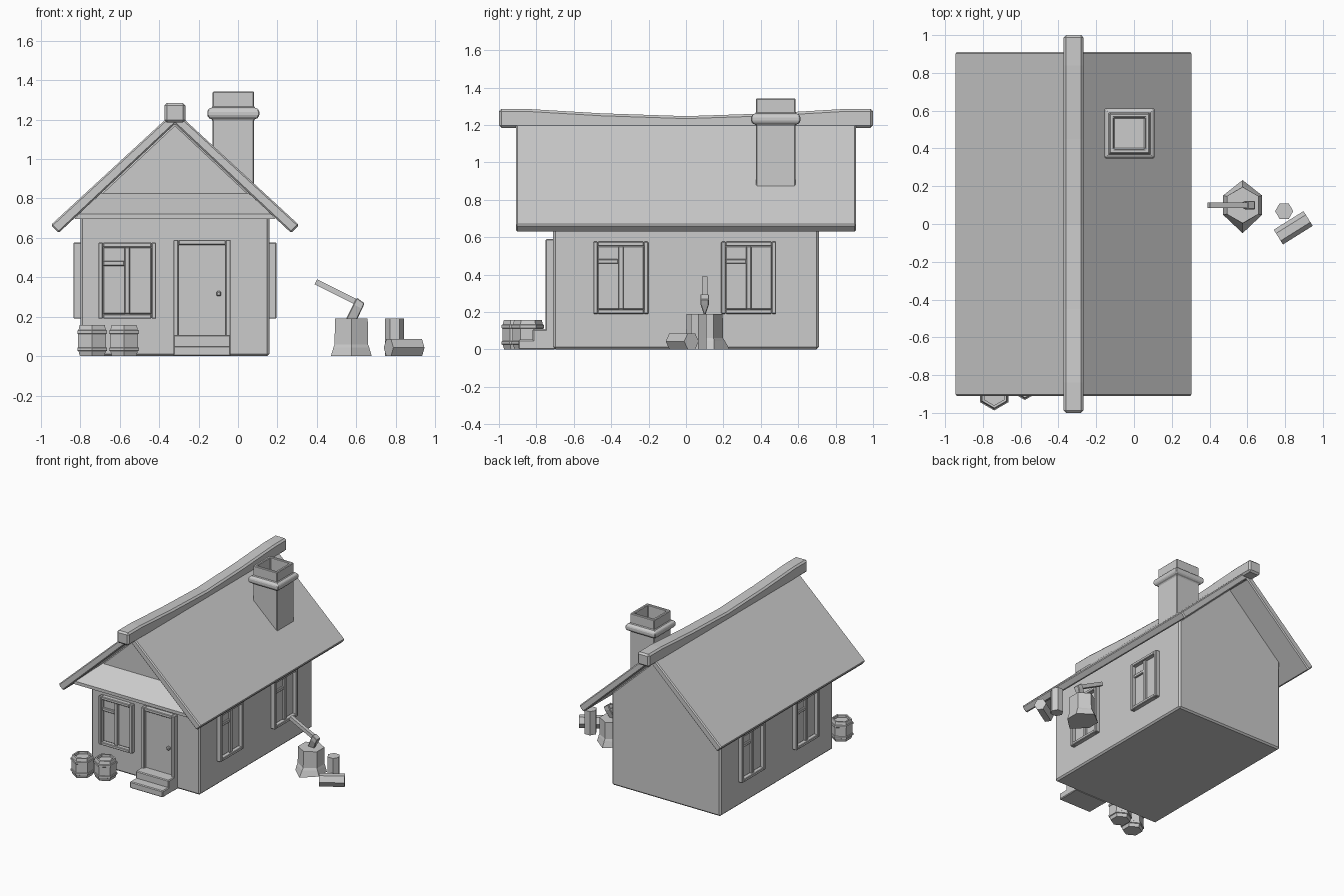
import bpy, bmesh
from math import pi, radians, cos, sin
from mathutils import Vector, Matrix

if "Cube" in bpy.data.objects:
    bpy.data.objects.remove(bpy.data.objects["Cube"])

CX = -0.32  # centre line of the house


def finish(bm, name, bevel=0.0, matrix=None):
    bmesh.ops.recalc_face_normals(bm, faces=bm.faces)
    me = bpy.data.meshes.new(name)
    bm.to_mesh(me)
    bm.free()
    ob = bpy.data.objects.new(name, me)
    bpy.context.collection.objects.link(ob)
    if matrix:
        ob.matrix_world = matrix
    if bevel:
        m = ob.modifiers.new("bevel", 'BEVEL')
        m.width = bevel
        m.segments = 1
        m.limit_method = 'ANGLE'
    return ob


def boxes(name, spans, bevel=0.0, matrix=None):
    """One object from boxes given as (x0, x1, y0, y1, z0, z1)."""
    bm = bmesh.new()
    for x0, x1, y0, y1, z0, z1 in spans:
        m = (Matrix.Translation(((x0 + x1) / 2, (y0 + y1) / 2, (z0 + z1) / 2))
             @ Matrix.Diagonal((x1 - x0, y1 - y0, z1 - z0, 1)))
        bmesh.ops.create_cube(bm, size=1, matrix=m)
    return finish(bm, name, bevel, matrix)


def loft(name, rings, bevel=0.0, matrix=None):
    """Skin a list of equal-length point rings and cap both ends."""
    bm = bmesh.new()
    vs = [[bm.verts.new(p) for p in r] for r in rings]
    n = len(vs[0])
    for a, b in zip(vs, vs[1:]):
        for i in range(n):
            j = (i + 1) % n
            bm.faces.new((a[i], a[j], b[j], b[i]))
    bm.faces.new(vs[0])
    bm.faces.new(vs[-1])
    return finish(bm, name, bevel, matrix)


def lathe(name, n, profile, phase, matrix, bevel=0.0):
    """n-sided turned shape from (radius, z) points."""
    ang = [phase + 2 * pi * i / n for i in range(n)]
    return loft(name, [[(r * cos(a), r * sin(a), z) for a in ang] for r, z in profile],
                bevel, matrix)


def extrude_y(name, pts, y0, y1, bevel=0.0):
    return loft(name, [[(x, y, z) for x, z in pts] for y in (y0, y1)], bevel)


def at(x, y, z=0):
    return Matrix.Translation((x, y, z))


# walls with gables
extrude_y("walls", [(CX - .48, 0), (CX + .48, 0), (CX + .48, .735), (CX, 1.185), (CX - .48, .735)],
          -.71, .71, .012)

# roof slabs as one chevron
half = [(.63, .665), (.59, .625)]
extrude_y("roof", [(CX, 1.245), (CX + .63, .665), (CX + .59, .625), (CX, 1.178),
                   (CX - .59, .625), (CX - .63, .665)], -.91, .91, .008)

# sagging ridge beam
rings = []
for y, top in ((-1, 1.285), (-.84, 1.285), (-.45, 1.262), (0, 1.247), (.45, 1.262), (.84, 1.285), (1, 1.285)):
    rings.append([(CX + sx * .053, y, top - d) for sx, d in ((-1, .1), (1, .1), (1, 0), (-1, 0))])
loft("ridge_beam", rings, .013)

# sloped pent roof over the front
loft("front_pent", [[(CX + sx * w, y, z) for sx, w in ((-1, wb), (1, wb), (1, wt), (-1, wt))
                     for y, z in [(yy, zb if w == wb else zt)]]
                    for yy, wb, zb, wt, zt in ((-.89, .51, .695, .49, .72), (-.70, .51, .695, .37, .83))])

# chimney with collar and open flue
q = 2 ** .5
lathe("chimney", 4, [(r * q, z) for r, z in (
    (.106, .83), (.106, 1.2), (.122, 1.207), (.132, 1.218), (.132, 1.245), (.122, 1.257),
    (.106, 1.262), (.106, 1.342), (.083, 1.342), (.083, 1.15))], pi / 4, at(-.024, .48), .005)

# windows: frame, mullion, transom and pane, facing -y before placement
w, h, f = .147, .193, .024
window = [(-w, -w + f, -.035, .01, -h, h), (w - f, w, -.035, .01, -h, h),
          (-w + f, w - f, -.035, .01, h - f, h), (-w + f, w - f, -.035, .01, -h, -h + f),
          (-.014, .014, -.026, .01, -h + f, h - f), (-w + f, -.014, -.022, .01, .075, .1),
          (-w + f, w - f, -.008, .01, -h + f, h - f)]
for name, x, y, turn in (("front_window", -.562, -.71, 0),
                         ("right_window_a", .16, -.348, 90), ("right_window_b", .16, .335, 90),
                         ("left_window_a", -.80, -.348, -90), ("left_window_b", -.80, .335, -90)):
    boxes(name, window, .004, at(x, y, .383) @ Matrix.Rotation(radians(turn), 4, 'Z'))

# door, frame, knob and steps
boxes("door_frame", [(-.328, -.302, -.75, -.70, 0, .59), (-.063, -.037, -.75, -.70, 0, .59),
                     (-.302, -.063, -.75, -.70, .565, .59)], .004)
boxes("door", [(-.302, -.063, -.728, -.70, .05, .565)])
boxes("door_knob", [(-.11, -.085, -.75, -.72, .305, .33)], .006)
boxes("steps", [(-.328, -.037, -.82, -.70, 0, .108), (-.328, -.037, -.895, -.70, 0, .052)], .006)

# barrels
barrel = [(.072, 0), (.08, .025), (.087, .028), (.087, .042), (.082, .045), (.082, .112),
          (.087, .115), (.087, .13), (.08, .133), (.074, .157), (.06, .157), (.06, .138)]
for name, x, y in (("barrel_a", -.74, -.9), ("barrel_b", -.578, -.845)):
    lathe(name, 6, barrel, pi / 6, at(x, y))

# chopping stump with flared roots
flare = (1.0, 1.45, 1.05, 1.0, 1.5, 1.05)
stump = []
for z, k in ((0, 1), (.045, .35), (.06, .08), (.19, 0)):
    stump.append([(.575 + .096 * (1 + k * (g - 1) + k * .2) * cos(pi / 6 + i * pi / 3),
                   .1 + .096 * (1 + k * (g - 1)) * sin(pi / 6 + i * pi / 3), z)
                  for i, g in enumerate((1.05, 1.38, 1.05, 1.05, 1.55, 1.05))])
loft("chopping_stump", stump)

# axe
a, b = Vector((.395, .1, .377)), Vector((.62, .1, .265))
lathe("axe_handle", 4, [(.02, 0), (.02, (b - a).length)], pi / 4,
      at(*a) @ (b - a).to_track_quat('Z', 'Y').to_matrix().to_4x4())
head = [(((.603, .297), (.642, .268)), .023), (((.585, .262), (.63, .24)), .023),
        (((.548, .188), (.603, .185)), .004)]
loft("axe_head", [[(p[0][0], .1 - t, p[0][1]), (p[1][0], .1 - t, p[1][1]),
                   (p[1][0], .1 + t, p[1][1]), (p[0][0], .1 + t, p[0][1])] for p, t in head], .004)

# firewood logs
lathe("standing_log", 6, [(.048, 0), (.048, .19)], 0, at(.795, .068))
lathe("lying_log", 6, [(.046, -.093), (.046, .093)], pi / 2,
      at(.843, -.02, .043) @ Matrix.Rotation(radians(32), 4, 'Z')
      @ Matrix.Diagonal((1, 1, 1.08, 1)) @ Matrix.Rotation(pi / 2, 4, 'Y'))
